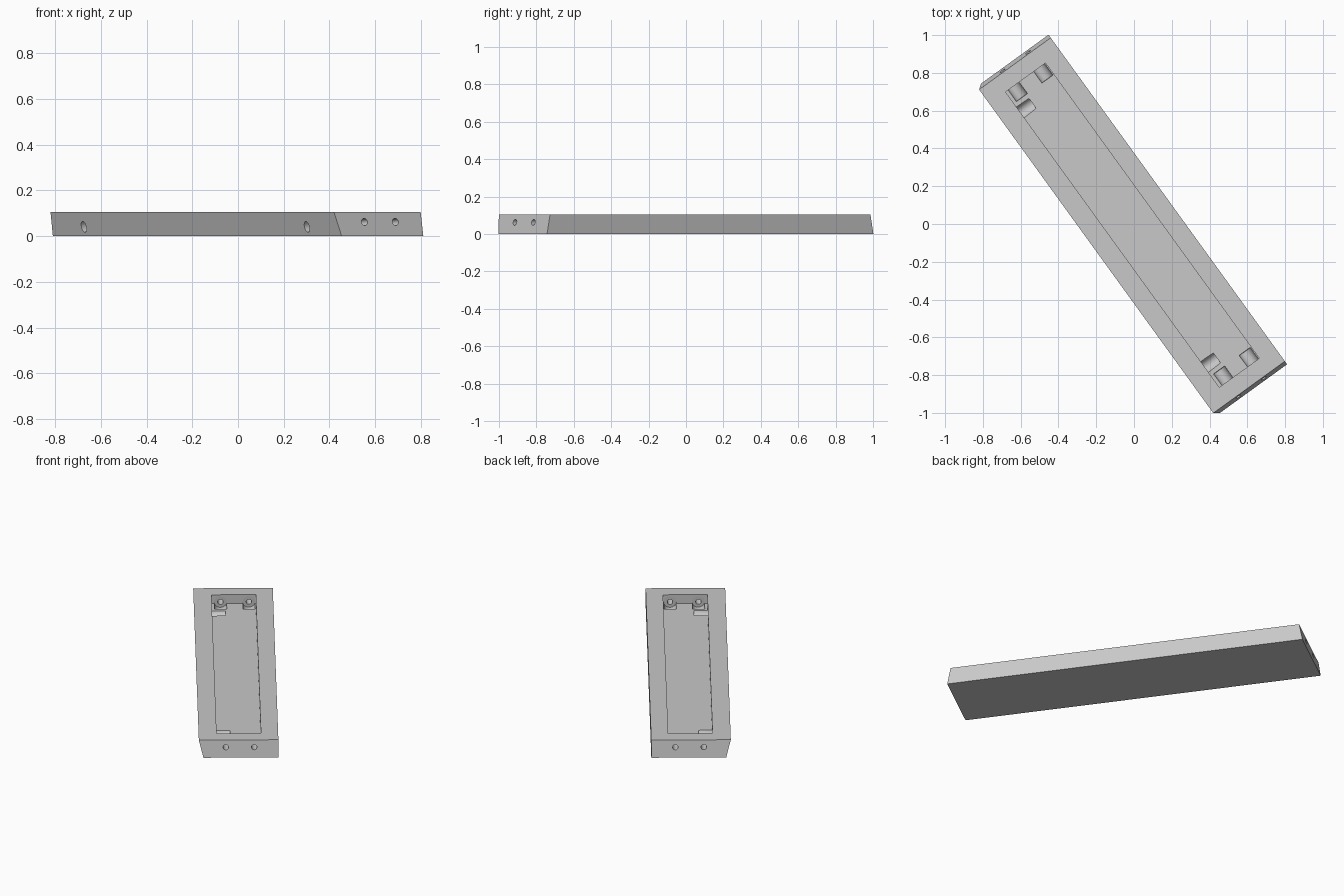
import bpy, bmesh, math
from mathutils import Vector, Matrix

cube = bpy.data.objects.get("Cube")
if cube:
    bpy.data.objects.remove(cube, do_unlink=True)

TOP = 0.105
FLOOR = 0.047
SPIN = Matrix.Rotation(math.radians(35.9), 4, 'Z')

grey = bpy.data.materials.new("light_grey")
grey.use_nodes = True
grey.diffuse_color = (0.58, 0.58, 0.58, 1)
grey.node_tree.nodes["Principled BSDF"].inputs["Base Color"].default_value = grey.diffuse_color


def make_object(name, bm):
    bmesh.ops.recalc_face_normals(bm, faces=bm.faces[:])
    mesh = bpy.data.meshes.new(name)
    bm.to_mesh(mesh)
    bm.free()
    mesh.materials.append(grey)
    obj = bpy.data.objects.new(name, mesh)
    bpy.context.collection.objects.link(obj)
    return obj


def block(name, low, high):
    """Box between two (x0, x1, y) rectangles at heights given last."""
    bm = bmesh.new()
    rings = []
    for x0, x1, y, z in (low, high):
        rings.append([bm.verts.new(p) for p in
                      ((x0, -y, z), (x1, -y, z), (x1, y, z), (x0, y, z))])
    bm.faces.new(rings[0])
    bm.faces.new(rings[1])
    for i in range(4):
        j = (i + 1) % 4
        bm.faces.new((rings[0][i], rings[0][j], rings[1][j], rings[1][i]))
    return make_object(name, bm)


def rod(name, start, end, radius, stretch=1.0):
    """Cylinder from start to end, optionally stretched in its upright direction."""
    start, end = Vector(start), Vector(end)
    axis = (end - start).normalized()
    side = axis.cross(Vector((0, 0, 1))).normalized()
    up = side.cross(axis)
    frame = Matrix((side, up * stretch, -axis)).transposed().to_4x4()
    bm = bmesh.new()
    bmesh.ops.create_cone(bm, cap_ends=True, segments=40, radius1=radius,
                          radius2=radius, depth=(end - start).length,
                          matrix=Matrix.Translation((start + end) / 2) @ frame)
    return make_object(name, bm)


# Bar with splayed ends, one undercut long side and one upright long side
bar = block("hollow_bar", (-0.22, 0.221, 1.077, 0), (-0.247, 0.221, 1.057, TOP))

# Long pocket open at the top
cutters = [block("pocket_cutter", (-0.141, 0.12, 0.965, FLOOR), (-0.141, 0.12, 0.965, 0.2))]

for s in (-1, 1):
    # Two screw seats and holes through each end wall
    for x in (-0.088, 0.079):
        cutters.append(rod("end_seat_cutter", (x, s * 0.89, 0.052), (x, s * 0.972, 0.056), 0.037))
        cutters.append(rod("end_hole_cutter", (x, s * 0.94, 0.052), (x, s * 1.12, 0.066), 0.016))
    # One screw seat and hole through the undercut side
    y = s * 0.832
    cutters.append(rod("side_seat_cutter", (-0.062, y, 0.062), (-0.15, y, 0.053), 0.036))
    cutters.append(rod("side_hole_cutter", (-0.12, y, 0.060), (-0.30, y, 0.028), 0.018, 1.35))

for cutter in cutters:
    cutter.hide_render = True
    mod = bar.modifiers.new(cutter.name, 'BOOLEAN')
    mod.operation = 'DIFFERENCE'
    mod.solver = 'EXACT'
    mod.object = cutter

# Bake the cuts, then drop the cutters
bpy.context.view_layer.update()
graph = bpy.context.evaluated_depsgraph_get()
bar_mesh = bpy.data.meshes.new_from_object(bar.evaluated_get(graph))
bar.modifiers.clear()
bar.data = bar_mesh
for cutter in cutters:
    bpy.data.objects.remove(cutter, do_unlink=True)
bar.data.transform(SPIN)

for obj in bpy.context.selected_objects:
    obj.select_set(False)
bar.select_set(True)
bpy.context.view_layer.objects.active = bar
bpy.ops.object.shade_smooth_by_angle(angle=math.radians(30))
